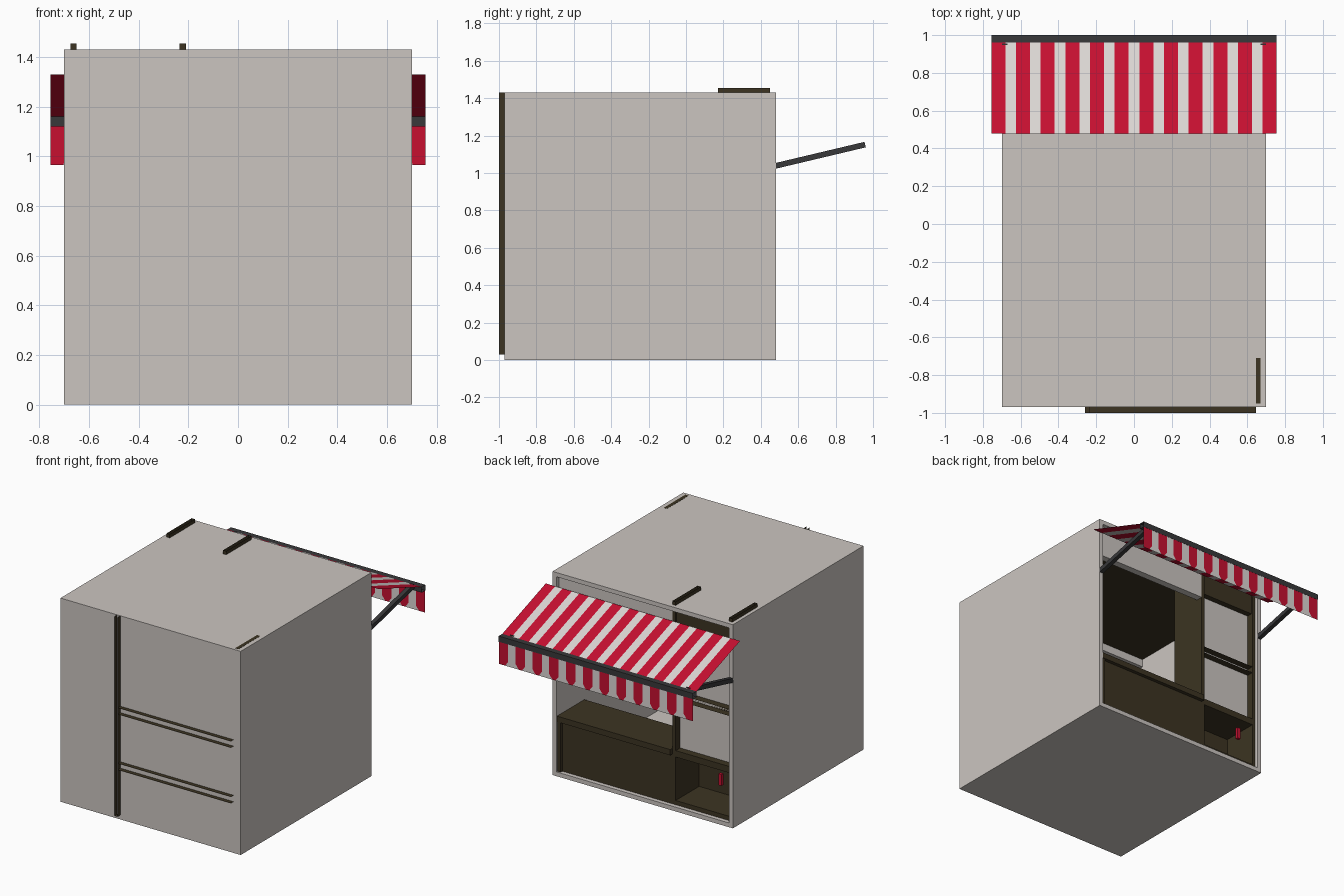
import bpy, bmesh, math
from mathutils import Vector

if "Cube" in bpy.data.objects:
    bpy.data.objects.remove(bpy.data.objects["Cube"])


def material(name, rgb):
    m = bpy.data.materials.new(name)
    m.diffuse_color = (*rgb, 1)
    m.use_nodes = True
    m.node_tree.nodes["Principled BSDF"].inputs["Base Color"].default_value = m.diffuse_color
    return m


GREY = material("warm_grey", (0.60, 0.56, 0.53))
BROWN = material("dark_wood", (0.045, 0.034, 0.016))
METAL = material("dark_metal", (0.04, 0.04, 0.042))
RED = material("awning_red", (0.57, 0.005, 0.03))
WHITE = material("awning_white", (0.72, 0.68, 0.66))


def finish(name, bm, *mats):
    me = bpy.data.meshes.new(name)
    bm.to_mesh(me)
    bm.free()
    for m in mats:
        me.materials.append(m)
    ob = bpy.data.objects.new(name, me)
    bpy.context.collection.objects.link(ob)
    return ob


def box(name, x, y, z, mat, skip=()):
    """Axis-aligned box from ranges; sides listed in skip are left open."""
    bm = bmesh.new()
    bmesh.ops.create_cube(bm, size=1)
    for v in bm.verts:
        v.co = Vector([(r[0] + r[1]) / 2 + c * (r[1] - r[0])
                       for r, c in zip((x, y, z), v.co)])
    bm.normal_update()
    dirs = {"+x": (1, 0, 0), "-x": (-1, 0, 0), "+y": (0, 1, 0),
            "-y": (0, -1, 0), "+z": (0, 0, 1), "-z": (0, 0, -1)}
    gone = [f for f in bm.faces
            if any(f.normal.dot(Vector(dirs[s])) > 0.9 for s in skip)]
    bmesh.ops.delete(bm, geom=gone, context="FACES")
    return finish(name, bm, mat)


# Shell: open at the back
box("floor", (-0.7, 0.7), (-0.97, 0.48), (0, 0.03), GREY)
box("roof", (-0.7, 0.7), (-0.97, 0.48), (1.40, 1.43), GREY)
box("front_wall", (-0.7, 0.7), (-0.97, -0.94), (0.03, 1.40), GREY)
for side, a in (("left", -0.7), ("right", 0.67)):
    box(side + "_wall", (a, a + 0.03), (-0.94, 0.48), (0.03, 1.40), GREY)
box("ceiling_panel", (-0.67, 0.67), (-0.71, 0.40), (1.385, 1.399), BROWN)
box("inner_cornice", (-0.67, 0.67), (-0.94, -0.71), (1.33, 1.399), GREY)

# Front shelf unit, edges poking through the wall with open outer faces
box("front_post", (-0.26, -0.235), (-1.0, -0.71), (0.03, 1.43), BROWN, ("-y", "+z"))
box("front_end_panel", (0.645, 0.67), (-0.95, -0.71), (0.03, 1.431), BROWN)
for i, z in enumerate((0.36, 0.75)):
    box(f"front_shelf_{i}", (-0.235, 0.645), (-1.0, -0.71), (z, z + 0.045), BROWN, ("-y", "+x"))

# Back shelf unit
for name, x in (("outer", -0.675), ("inner", -0.235)):
    box(f"shelf_{name}_panel", (x, x + 0.025), (0.17, 0.45), (0.03, 1.455), BROWN, ("+z",))
B = (-0.65, -0.235)
box("shelf_back_board", B, (0.39, 0.40), (0.41, 1.22), GREY)
box("shelf_top_cabinet", B, (0.17, 0.44), (1.22, 1.399), BROWN)
box("shelf_upper", B, (0.40, 0.45), (0.765, 0.81), BROWN, ("+y",))
box("shelf_lower", B, (0.17, 0.45), (0.365, 0.41), BROWN)
box("shelf_lower_back", B, (0.17, 0.19), (0.03, 0.365), BROWN)
box("shelf_bottom", B, (0.17, 0.45), (0.03, 0.06), BROWN)
box("red_handle", (-0.57, -0.545), (0.40, 0.42), (0.24, 0.32), RED)

# Serving counter and header over the opening
box("counter_panel", (-0.21, 0.65), (0.42, 0.45), (0.03, 0.38), BROWN)
box("counter_top", (-0.21, 0.67), (0.17, 0.475), (0.38, 0.42), BROWN)
box("counter_side", (0.645, 0.67), (0.17, 0.47), (0.03, 0.38), BROWN)
box("header", (-0.21, 0.67), (0.40, 0.45), (1.18, 1.40), GREY)

# Awning stripes and valance with pointed red tabs
HALF, PITCH, RW = 0.755, 0.1306, 0.0734
bm = bmesh.new()


def face(pts, idx):
    f = bm.faces.new([bm.verts.new(p) for p in pts])
    f.material_index = idx


Y0, Z0, Y1, Z1 = 0.478, 1.33, 0.96, 1.16
VT, VM, VB, YV = 1.12, 0.998, 0.965, 0.999
CH = 0.024
for i in range(12):
    a = -HALF + i * PITCH
    strips = [(a, a + RW, 0)]
    if i < 11:
        strips.append((a + RW, a + PITCH, 1))
    for l, r, c in strips:
        face([(l, Y0, Z0), (l, Y1, Z1), (r, Y1, Z1), (r, Y0, Z0)], c)
        if c:
            face([(l, YV, VT), (l, YV, VB), (r, YV, VB), (r, YV, VT)], 1)
            continue
        cl = 0 if i == 0 else CH
        cr = 0 if i == 11 else CH
        face([(l, YV, VT), (l, YV, VM), (l + cl, YV, VB),
              (r - cr, YV, VB), (r, YV, VM), (r, YV, VT)]
             if cl and cr else
             ([(l, YV, VT), (l, YV, VB), (r - cr, YV, VB), (r, YV, VM), (r, YV, VT)]
              if cr else
              [(l, YV, VT), (l, YV, VM), (l + cl, YV, VB), (r, YV, VB), (r, YV, VT)]), 0)
        # White corners beside the tab point
        if cl:
            face([(l, YV, VM), (l, YV, VB), (l + cl, YV, VB)], 1)
        if cr:
            face([(r, YV, VM), (r - cr, YV, VB), (r, YV, VB)], 1)
finish("awning_fabric", bm, RED, WHITE)

# Front bar (open ends) and slanted arms
box("awning_bar", (-HALF, HALF), (Y1, 1.0), (VT, Z1), METAL, ("+x", "-x"))
p, q = Vector((0, 0.465, 1.035)), Vector((0, 0.958, 1.152))
d = q - p
for side, x in (("left", -0.685), ("right", 0.685)):
    arm = box(f"awning_arm_{side}", (-0.015, 0.015), (-d.length / 2, d.length / 2),
              (-0.015, 0.015), METAL)
    arm.location = (p + q) / 2 + Vector((x, 0, 0))
    arm.rotation_euler.x = math.atan2(d.z, d.y)
